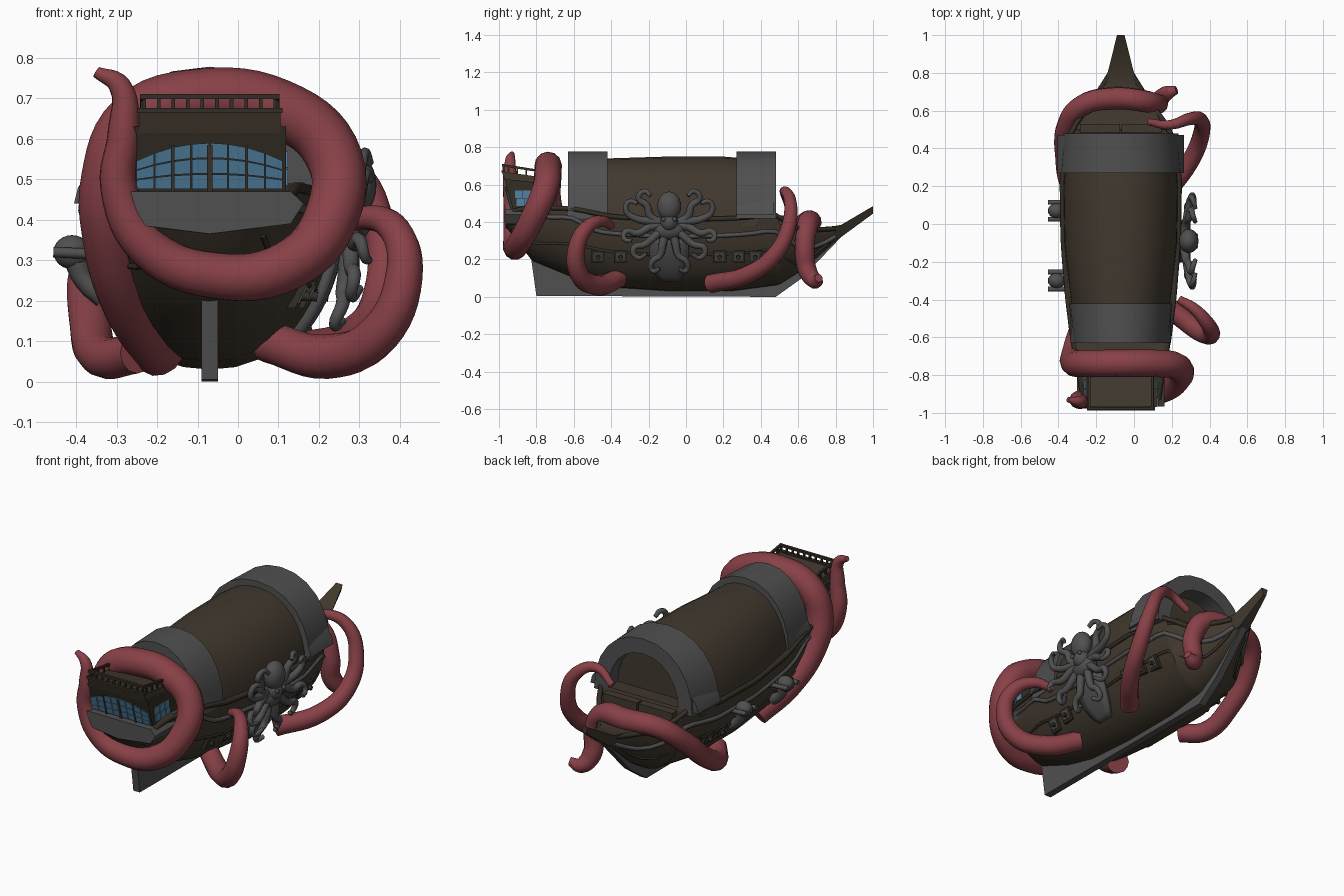
import bpy, bmesh, math
from mathutils import Vector

if "Cube" in bpy.data.objects:
    bpy.data.objects.remove(bpy.data.objects["Cube"])

C = -0.07  # ship centreline in x

def mat(name, col):
    m = bpy.data.materials.new(name)
    m.diffuse_color = (*col, 1)
    m.use_nodes = True
    m.node_tree.nodes["Principled BSDF"].inputs["Base Color"].default_value = m.diffuse_color
    return m

BROWN = mat("brown wood", (.053, .040, .027))
DARK = mat("dark wood", (.034, .027, .019))
GREY = mat("grey metal", (.080, .080, .082))
RED = mat("tentacle red", (.245, .052, .063))
BLUE = mat("window blue", (.085, .22, .36))

def finish(name, bm, m, angle=35):
    bmesh.ops.recalc_face_normals(bm, faces=bm.faces)
    me = bpy.data.meshes.new(name)
    bm.to_mesh(me)
    bm.free()
    me.materials.append(m)
    ob = bpy.data.objects.new(name, me)
    bpy.context.collection.objects.link(ob)
    bpy.ops.object.select_all(action='DESELECT')
    ob.select_set(True)
    bpy.context.view_layer.objects.active = ob
    bpy.ops.object.shade_smooth_by_angle(angle=math.radians(angle))
    return ob

def loft(name, rings, m, closed=True, angle=35):
    bm = bmesh.new()
    vs = [[bm.verts.new(p) for p in r] for r in rings]
    n = len(rings[0])
    for a, b in zip(vs, vs[1:]):
        for i in range(n if closed else n - 1):
            j = (i + 1) % n
            bm.faces.new((a[i], a[j], b[j], b[i]))
    if closed:
        bm.faces.new(vs[0])
        bm.faces.new(vs[-1])
    return finish(name, bm, m, angle)

def prism(name, pts, axis, a, b, m):
    if axis == 'x':
        rings = [[(t, p, q) for p, q in pts] for t in (a, b)]
    else:
        rings = [[(p, t, q) for p, q in pts] for t in (a, b)]
    return loft(name, rings, m)

def box(name, c, s, m):
    x, y, z = (v / 2 for v in s)
    return prism(name, [(c[0]-x, c[2]-z), (c[0]+x, c[2]-z), (c[0]+x, c[2]+z), (c[0]-x, c[2]+z)],
                 'y', c[1]-y, c[1]+y, m)

def tube(name, pts, m, res=6, sides=4):
    cu = bpy.data.curves.new(name, 'CURVE')
    cu.dimensions = '3D'
    cu.bevel_depth = 1
    cu.bevel_resolution = sides
    cu.use_fill_caps = True
    cu.resolution_u = res
    sp = cu.splines.new('BEZIER')
    sp.bezier_points.add(len(pts) - 1)
    for b, p in zip(sp.bezier_points, pts):
        b.co = p[:3]
        b.radius = p[3]
        b.handle_left_type = b.handle_right_type = 'AUTO'
    cu.materials.append(m)
    tmp = bpy.data.objects.new(name + "_curve", cu)
    bpy.context.collection.objects.link(tmp)
    dg = bpy.context.evaluated_depsgraph_get()
    me = bpy.data.meshes.new_from_object(tmp.evaluated_get(dg))
    bpy.data.objects.remove(tmp)
    ob = bpy.data.objects.new(name, me)
    bpy.context.collection.objects.link(ob)
    return ob

def ball(name, c, s, m):
    bm = bmesh.new()
    bmesh.ops.create_uvsphere(bm, u_segments=20, v_segments=12, radius=1)
    for v in bm.verts:
        v.co = Vector(c) + Vector((v.co.x*s[0], v.co.y*s[1], v.co.z*s[2]))
    return finish(name, bm, m)

# Hull: stations of y, half width, bottom z, top z
ST = [(-.96, .195, .37, .46), (-.82, .215, .19, .49), (-.6, .255, .10, .48), (-.4, .28, .05, .44),
      (-.1, .305, .03, .42), (.25, .31, .03, .43), (.48, .265, .06, .45), (.5, .255, .065, .39),
      (.62, .175, .14, .375), (.75, .08, .25, .365), (.84, .035, .33, .385)]

def station(y):
    for a, b in zip(ST, ST[1:]):
        if y <= b[0]:
            t = (y - a[0]) / (b[0] - a[0])
            return [a[i] + (b[i] - a[i]) * t for i in (1, 2, 3)]

def side_x(y, z):  # half width of the hull at a given height
    w, zb, zt = station(y)
    f = min(1, max(0, (z - zb) / (zt - zb)))
    return w * math.sin(math.acos(1 - f)) ** .9

rings = []
for y, w, zb, zt in ST:
    ang = [i / 9 * math.pi / 2 for i in range(1, 10)]
    right = [(w * math.sin(a) ** .9, zb + (zt - zb) * (1 - math.cos(a))) for a in ang]
    prof = [(-x, z) for x, z in reversed(right)] + [(0, zb)] + right
    rings.append([(C + x, y, z) for x, z in prof])
loft("hull", rings, BROWN)

# Keel, stem and bowsprit
prism("keel", [(-.80, .005), (.48, 0), (.62, .1), (.83, .32), (.72, .33), (.5, .09), (.3, .06), (-.4, .08),
               (-.6, .14), (-.83, .22)], 'x', C - .02, C + .02, GREY)
loft("bowsprit", [[(C - w, y, zt), (C + w, y, zt), (C + w * .5, y, zb), (C - w * .5, y, zb)]
     for y, w, zb, zt in [(.6, .15, .28, .38), (.74, .088, .29, .37), (.83, .062, .32, .385), (1, .02, .445, .485)]], BROWN)

# Wales and gunwale rails along both sides
for s, side in ((1, "right"), (-1, "left")):
    for nm, drop, r, m in (("wale", .10, .013, GREY), ("lower_wale", .2, .008, DARK), ("gunwale", .01, .014, DARK)):
        pts = []
        for i in range(17):
            y = -.93 + i * .108
            w, zb, zt = station(y)
            z = max(zt - drop, zb + .03)
            if nm == "wale" and y < -.6:
                z = zt - .06
            pts.append((C + s * side_x(y, z), y, z, r))
        tube(f"{nm}_{side}", pts, m, 2, 1)

# Barrel roof and its two end arches
def arc(w, zb, zt, n=16, e=.93):
    out = []
    for i in range(n + 1):
        a = math.pi * i / n
        c = math.cos(a)
        out.append((C + w * math.copysign(abs(c) ** e, c), zb + (zt - zb) * math.sin(a) ** e))
    return out

loft("barrel_roof", [[(x, y, z) for x, z in arc(w, .38, zt)] for y, w, zt in
     [(-.52, .24, .735), (-.42, .265, .74), (-.1, .30, .75), (.2, .305, .75), (.38, .29, .735)]], BROWN)
for nm, y0, y1, w0, w1, th in (("stern_arch", -.63, -.42, .255, .275, .07), ("bow_arch", .27, .48, .325, .305, .085)):
    rr = []
    for y, w in ((y0, w0), (y1, w1)):
        outer, inner = arc(w, .42, .778, 12), arc(w - th, .42, .778 - th, 12)
        rr.append([(x, y, z) for x, z in outer + inner[::-1]])
    loft(nm, rr, GREY, angle=25)
for s in (1, -1):
    prism("bow_arch_foot", [(C + s * .27, .44), (C + s * .335, .44), (C + s * .325, .48), (C + s * .29, .53)],
          'y', .27, .47, GREY)
    prism("stern_arch_foot", [(C + s * .22, .46), (C + s * .265, .46), (C + s * .262, .49), (C + s * .245, .53)],
          'y', -.63, -.43, GREY)
    box("deck_step", (C + s * .11, .5, .41), (.21, .06, .05), BROWN)

# Stern cabin with windows and balcony rail
prism("stern_cabin", [(-.92, .45), (-.97, .63), (-.70, .60), (-.68, .42)], 'x', C - .188, C + .188, DARK)
prism("cabin_roof", [(-.952, .575), (-.985, .67), (-.74, .635), (-.72, .56)], 'x', C - .175, C + .175, BROWN)
prism("stern_band", [(C + x, z) for x, z in [(-.2, .47), (.2, .47), (.232, .44), (.2, .39), (0, .365), (-.2, .39), (-.232, .44)]],
      'y', -.965, -.72, GREY)
back = lambda z: -.922 - (z - .45) * .278
top = lambda x: .592 - .05 * (x / .19) ** 2
for i in range(8):
    x0 = -.182 + i * .0455 + .0015
    x1 = x0 + .0425
    for k in range(3):
        quad = []
        for x, f in ((x0, k / 3), (x1, k / 3), (x1, k / 3 + .312), (x0, k / 3 + .312)):
            quad.append((C + x, .476 + (top(x) - .476) * f))
        loft("stern_window", [[(x, back(z) - d, z) for x, z in quad] for d in (.001, .008)], BLUE)
for x in (-.091, 0, .091):
    w = .007 if x == 0 else .004
    prism("window_mullion", [(back(.47) - .012, .47), (back(.585) - .012, .585), (-.93, .585), (-.91, .47)],
          'x', C + x - w, C + x + w, BROWN)
for s in (1, -1):
    for i in range(3):
        for k in range(2):
            y, z = -.885 + i * .045, .505 + k * .044
            box("side_window", (C + s * .189, y - k * .01, z), (.009, .041, .04), BLUE)
for i in range(10):
    box("rail_post", (C - .162 + i * .036, -.975, .687), (.009, .01, .036), DARK)
box("stern_rail", (C, -.977, .704), (.34, .016, .012), DARK)
box("stern_rail_base", (C, -.977, .67), (.36, .02, .012), DARK)
for s in (1, -1):
    prism("side_rail", [(-.985, .698), (-.985, .711), (-.8, .682), (-.8, .669)], 'x', C + s*.166 - .006, C + s*.166 + .006, DARK)
    for i in range(4):
        box("side_rail_post", (C + s * .166, -.95 + i * .048, .675 - i * .007), (.01, .01, .05), DARK)

# Gun ports with framed openings and short barrels
for s in (1, -1):
    for y in (-.47, -.35, .18, .28, .37):
        z = .215
        lo, hi = side_x(y, z - .033), side_x(y, z + .033)
        for nm, h, d, wy, m in (("port_frame", 1, .012, .036, DARK), ("port_opening", .65, .016, .024, GREY)):
            mid, dx = (lo + hi) / 2, (hi - lo) / 2 * h
            prism(nm, [(C + s * (mid - dx - .02), z - .033 * h), (C + s * (mid - dx + d), z - .033 * h),
                       (C + s * (mid + dx + d), z + .033 * h), (C + s * (mid + dx - .02), z + .033 * h)],
                  'y', y - wy, y + wy, m)
        tube("port_barrel", [(C + s * mid, y, z, .013), (C + s * (mid + .03), y, z - .006, .012)], DARK, 1, 2)

# Octopus emblem on the right side
rows = []
for i in range(11):
    z = .09 + i * .022
    hw = .105 * math.sqrt(max(.12, 1 - ((z - .25) / .175) ** 2))
    rows.append([(C + side_x(-.09 + hw * f, z) + .018, -.09 + hw * f, z) for f in (-1, -.5, 0, .5, 1)])
shield = loft("shield", rows, GREY, False)
so = shield.modifiers.new("thickness", 'SOLIDIFY')
so.thickness = .025
so.offset = 0
ball("emblem_head", (.29, -.09, .485), (.052, .064, .078), GREY)
ball("emblem_face", (.285, -.09, .40), (.048, .048, .05), GREY)
ball("emblem_body", (.265, -.09, .36), (.045, .085, .055), GREY)
ARMS = [[(.03, .40), (.10, .405), (.18, .42), (.23, .46), (.215, .51), (.17, .50)],
        [(.02, .385), (.10, .375), (.17, .34), (.23, .35), (.24, .31), (.20, .30)],
        [(.02, .37), (.07, .33), (.13, .28), (.19, .26), (.17, .21), (.12, .23)],
        [(.015, .37), (.035, .28), (.05, .22), (.09, .19), (.09, .14), (.05, .15)],
        [(.03, .39), (.10, .43), (.12, .49), (.165, .53), (.13, .565), (.10, .54)]]
for s in (1, -1):
    ball("emblem_eye", (.328, -.09 + s * .03, .415), (.01, .012, .012), GREY)
    for arm in ARMS:
        pts = []
        for i, (dy, z) in enumerate(arm):
            x = max(.265, C + side_x(-.09, z) + .03) if z > .3 else C + side_x(-.09, z) + .04
            pts.append((x + .012 * i, -.09 + s * dy, z, .025 - i * .0028))
        tube("emblem_arm", pts, GREY, 4, 2)

# Swivel guns on the left side
for y in (.07, -.30):
    ball("gun_body", (-.41, y, .32), (.046, .04, .042), GREY)
    tube("gun_stem", [(-.40, y, .30, .03), (-.38, y, .25, .025), (-.33, y, .21, .03)], GREY, 3, 2)
    for d in (-.045, 0, .045):
        tube("gun_barrel", [(-.35, y + d, .315, .013), (-.456, y + d, .32, .013)], GREY, 1, 2)

# Tentacles: x, y, z, radius
tube("stern_tentacle", [(-.35, -.93, .765, .014), (-.292, -.94, .73, .028), (-.282, -.94, .62, .04), (-.295, -.93, .48, .046),
     (-.22, -.925, .33, .053), (-.06, -.92, .262, .058), (.12, -.895, .285, .063), (.232, -.825, .41, .067),
     (.23, -.755, .57, .071), (.1, -.738, .675, .073), (-.09, -.738, .70, .073), (-.255, -.738, .645, .072),
     (-.318, -.735, .5, .07), (-.315, -.68, .35, .068), (-.265, -.53, .18, .066), (-.19, -.36, .065, .06)], RED)
tube("right_stern_tentacle", [(.24, -.40, .38, .022), (.32, -.45, .405, .03), (.39, -.53, .37, .039), (.41, -.585, .26, .046),
     (.35, -.57, .12, .052), (.22, -.47, .062, .055), (.07, -.36, .10, .052)], RED)
tube("right_bow_tentacle", [(.08, .54, .50, .018), (.19, .525, .565, .025), (.29, .555, .52, .033), (.35, .55, .38, .04),
     (.355, .47, .22, .045), (.29, .32, .115, .048), (.14, .13, .07, .05)], RED)
tube("left_bow_tentacle", [(-.25, .08, .07, .05), (-.335, .2, .062, .052), (-.365, .36, .15, .053), (-.355, .52, .29, .054),
     (-.27, .63, .39, .056), (-.1, .665, .40, .06), (.06, .65, .385, .058), (.125, .635, .27, .052),
     (.13, .65, .14, .05), (.17, .69, .085, .042), (.225, .71, .10, .022)], RED)
